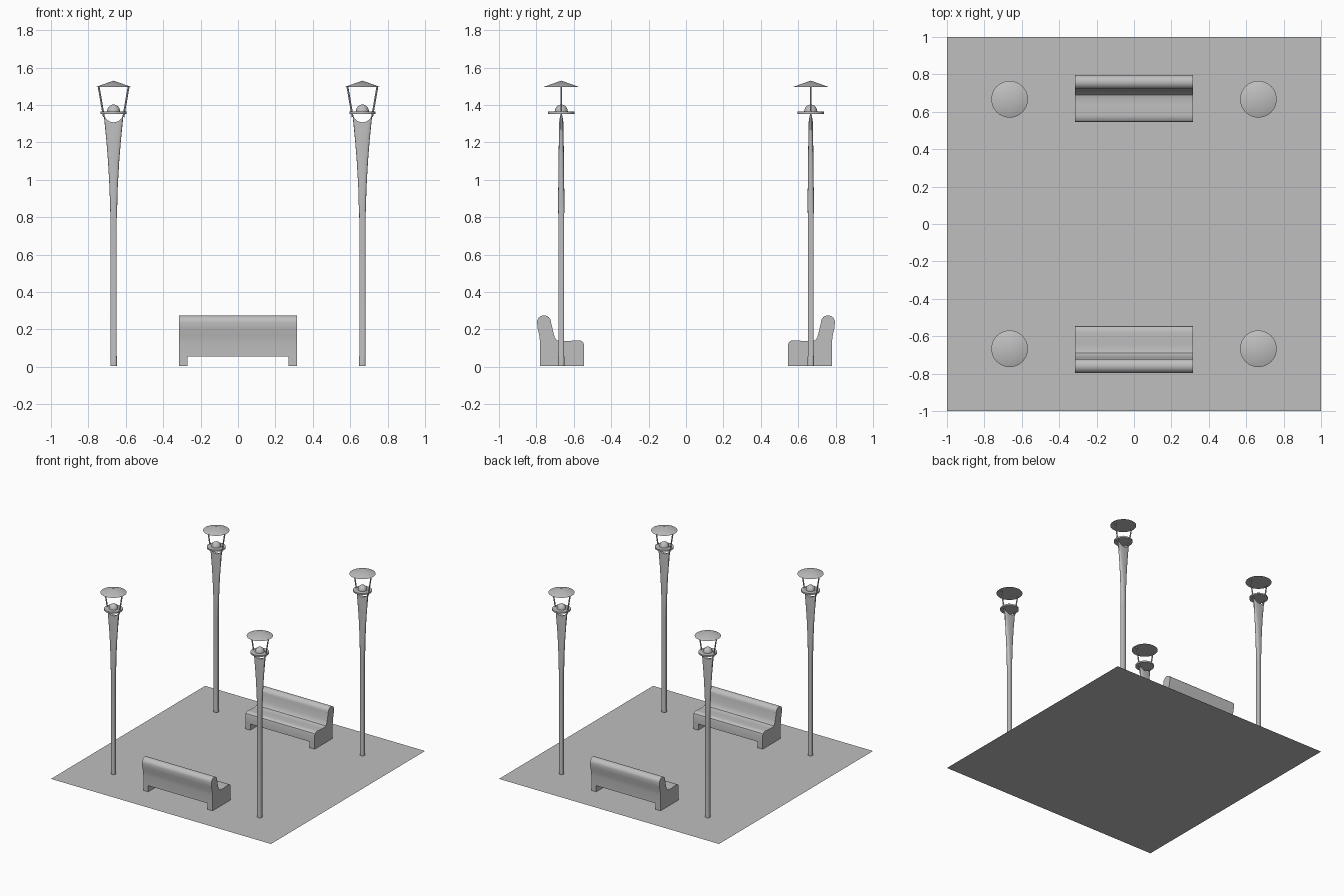
import bpy, bmesh, math
from mathutils import Vector

cube = bpy.data.objects.get("Cube")
if cube:
    bpy.data.objects.remove(cube, do_unlink=True)

grey = bpy.data.materials.new("plain grey")
grey.use_nodes = True
colour = (0.52, 0.52, 0.52, 1)
grey.diffuse_color = colour
grey.node_tree.nodes["Principled BSDF"].inputs["Base Color"].default_value = colour


def finish(bm, name, angle=35):
    """Turn a bmesh into a shaded object."""
    bmesh.ops.recalc_face_normals(bm, faces=bm.faces)
    mesh = bpy.data.meshes.new(name)
    bm.to_mesh(mesh)
    bm.free()
    mesh.materials.append(grey)
    obj = bpy.data.objects.new(name, mesh)
    bpy.context.collection.objects.link(obj)
    bpy.ops.object.select_all(action='DESELECT')
    obj.select_set(True)
    bpy.context.view_layer.objects.active = obj
    bpy.ops.object.shade_smooth_by_angle(angle=math.radians(angle))
    return obj


def place(obj, spots):
    """Put the part at every spot (x, y, turn), sharing one mesh."""
    for i, (x, y, turn) in enumerate(spots):
        part = obj if i == 0 else obj.copy()
        if i:
            bpy.context.collection.objects.link(part)
        part.location = (x, y, 0)
        part.rotation_euler.z = turn


def revolve(name, profile, steps=32):
    """Spin a (radius, height) profile about z."""
    bm = bmesh.new()
    verts = [bm.verts.new((r, 0, z)) for r, z in profile]
    edges = [bm.edges.new(pair) for pair in zip(verts, verts[1:])]
    bmesh.ops.spin(bm, geom=verts + edges, axis=(0, 0, 1), cent=(0, 0, 0),
                   angle=math.tau, steps=steps, use_merge=True)
    bmesh.ops.remove_doubles(bm, verts=bm.verts, dist=0.0001)
    return finish(bm, name)


# Ground sheet
bm = bmesh.new()
bmesh.ops.create_grid(bm, x_segments=1, y_segments=1, size=1)
finish(bm, "ground")

lamp_spots = [(sx * 0.665, sy * 0.667, 0) for sx in (-1, 1) for sy in (-1, 1)]

# Lamp post: fluted shaft flaring sideways into a fork with a round notch
SIDES = 24
stations = [  # height, half width, half depth, flute depth
    (0.005, 0.018, 0.017, 0), (0.05, 0.018, 0.017, 0),
    (0.065, 0.018, 0.017, 0.2), (0.78, 0.018, 0.017, 0.2),
    (0.85, 0.019, 0.017, 0), (0.96, 0.022, 0.016, 0),
    (1.1, 0.03, 0.015, 0), (1.2, 0.038, 0.013, 0),
    (1.3, 0.048, 0.012, 0), (None, 0.053, 0.011, 0)]
NOTCH_R, NOTCH_Z = 0.053, 1.36


def squarish(v):
    return math.copysign(abs(v) ** 0.7, v)


bm = bmesh.new()
rings = []
for z, wide, deep, flute in stations:
    ring = []
    for i in range(SIDES):
        a = math.tau * i / SIDES
        dent = 1 - flute * (0.5 - 0.5 * math.cos(a * 4 + math.pi)) ** 2
        x = wide * squarish(math.cos(a)) * dent
        y = deep * squarish(math.sin(a)) * dent
        h = z if z else NOTCH_Z - math.sqrt(max(NOTCH_R ** 2 - x * x, 0.0001))
        ring.append(bm.verts.new((x, y, h)))
    rings.append(ring)
for low, high in zip(rings, rings[1:]):
    for i in range(SIDES):
        j = (i + 1) % SIDES
        bm.faces.new((low[i], low[j], high[j], high[i]))
bm.faces.new(rings[0])
top = rings[-1]
for i in range(SIDES // 2):
    a, b, c, d = top[i], top[i + 1], top[-i - 1], top[-i]
    strip = [a, b, c, d]
    bm.faces.new(list(dict.fromkeys(strip)))
place(finish(bm, "lamp_post"), lamp_spots)

# Lamp tray, bulb dome and conical cap
place(revolve("lamp_tray", [(0, 1.352), (0.07, 1.352), (0.07, 1.364), (0, 1.364)]),
      lamp_spots)
dome = [(0.035 * math.cos(t), 1.364 + 0.038 * math.sin(t))
        for t in (math.pi / 2 * k / 8 for k in range(9))]
place(revolve("lamp_bulb", dome), lamp_spots)
place(revolve("lamp_cap", [(0, 1.495), (0.098, 1.495), (0, 1.53)]), lamp_spots)

# Slanted rods holding up the cap
bm = bmesh.new()
for side in (-1, 1):
    foot, head = Vector((side * 0.052, 0, 1.335)), Vector((side * 0.08, 0, 1.498))
    axis = head - foot
    rod = bmesh.ops.create_cone(bm, cap_ends=True, segments=10, radius1=0.005,
                                radius2=0.005, depth=axis.length)["verts"]
    bmesh.ops.rotate(bm, verts=rod, matrix=axis.to_track_quat('Z', 'Y').to_matrix())
    bmesh.ops.translate(bm, verts=rod, vec=(foot + head) / 2)
place(finish(bm, "lamp_rods"), lamp_spots)

# Bench: seat and backrest profile in (y, z), swept along x
CENTRE_Y = 0.667
profile = [(0.78, 0.055), (0.545, 0.055), (0.545, 0.115), (0.549, 0.13),
           (0.56, 0.139), (0.58, 0.142), (0.64, 0.137), (0.67, 0.137),
           (0.69, 0.142), (0.701, 0.155), (0.708, 0.18)]
for k in range(11):
    t = math.pi * (1.03 - k / 10)
    profile.append((0.759 + 0.038 * math.cos(t), 0.237 + 0.038 * math.sin(t)))
profile += [(0.793, 0.205), (0.784, 0.165), (0.78, 0.13)]
bm = bmesh.new()
rows = [[bm.verts.new((x, y - CENTRE_Y, z)) for y, z in profile]
        for x in (-0.315, -0.27, 0.27, 0.315)]
undersides = []
for r, (near, far) in enumerate(zip(rows, rows[1:])):
    for i in range(len(profile)):
        j = (i + 1) % len(profile)
        face = bm.faces.new((near[i], near[j], far[j], far[i]))
        if i == 0 and r != 1:
            undersides.append(face)
bm.faces.new(rows[0])
bm.faces.new(rows[-1])
# Legs drawn down from both ends of the underside
for face in undersides:
    leg = bmesh.ops.extrude_face_region(bm, geom=[face])["geom"]
    for v in leg:
        if isinstance(v, bmesh.types.BMVert):
            v.co.z = 0.005
    bm.faces.remove(face)
place(finish(bm, "bench"), [(0, CENTRE_Y, 0), (0, -CENTRE_Y, math.pi)])
